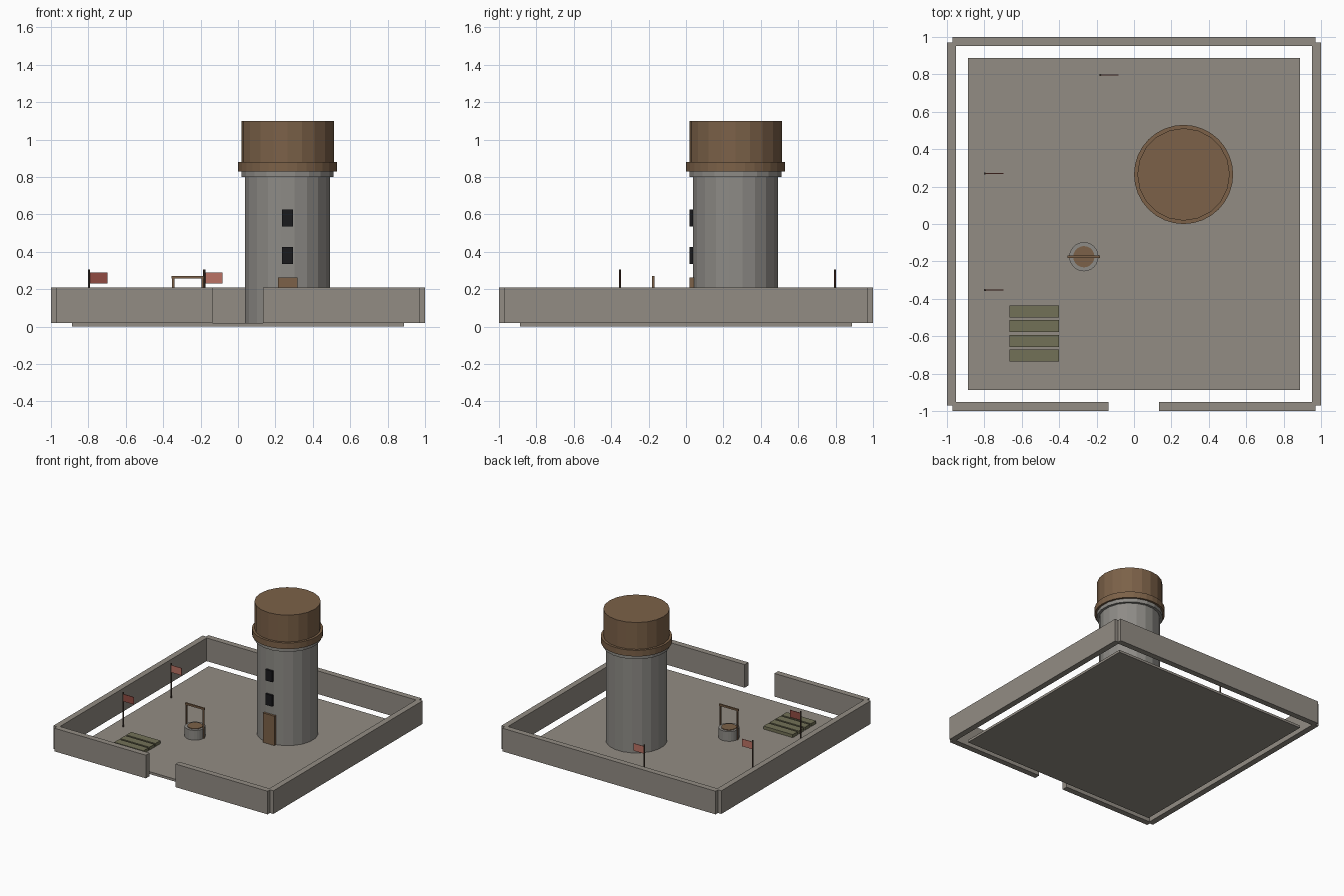
import bpy, math

if "Cube" in bpy.data.objects:
    bpy.data.objects.remove(bpy.data.objects["Cube"])


def material(name, rgb):
    m = bpy.data.materials.new(name)
    m.diffuse_color = (*rgb, 1)
    m.use_nodes = True
    m.node_tree.nodes["Principled BSDF"].inputs["Base Color"].default_value = m.diffuse_color
    return m


STONE = material("stone", (0.29, 0.265, 0.23))
TOWER = material("tower_stone", (0.27, 0.26, 0.24))
WOOD = material("wood", (0.2, 0.12, 0.065))
DARK_WOOD = material("dark_wood", (0.07, 0.045, 0.03))
BLACK = material("opening", (0.01, 0.01, 0.012))
SOIL = material("crop", (0.17, 0.165, 0.095))
RED = material("red_cloth", (0.28, 0.07, 0.055))
PALE_RED = material("pale_red_cloth", (0.5, 0.17, 0.13))


def box(name, x0, x1, y0, y1, z0, z1, mat):
    bpy.ops.mesh.primitive_cube_add(
        size=1, location=((x0 + x1) / 2, (y0 + y1) / 2, (z0 + z1) / 2))
    o = bpy.context.object
    o.name = name
    o.scale = (x1 - x0, y1 - y0, z1 - z0)
    bpy.ops.object.transform_apply(location=False, rotation=False)
    o.data.materials.append(mat)
    return o


def drum(name, x, y, r, z0, z1, sides, mat, turn=0):
    bpy.ops.mesh.primitive_cylinder_add(
        vertices=sides, radius=r, depth=z1 - z0,
        location=(x, y, (z0 + z1) / 2), rotation=(0, 0, turn))
    o = bpy.context.object
    o.name = name
    o.data.materials.append(mat)
    return o


# Courtyard floor
G = 0.02
box("courtyard", -0.887, 0.887, -0.887, 0.887, 0, G, STONE)

# Perimeter walls with a gate gap at the front
W = 0.21
box("back_wall", -0.97, 0.97, 0.952, 1, G, W, STONE)
box("front_wall_left", -0.97, -0.137, -1, -0.952, G, W, STONE)
box("front_wall_right", 0.133, 0.97, -1, -0.952, G, W, STONE)
for side, x in (("left", -1), ("right", 0.952)):
    box(side + "_wall", x, x + 0.048, -0.97, 0.97, G, W, STONE)

# Round tower with collar, timber ring and timber top
T = 0.265
drum("tower_shaft", T, T, 0.23, G, 0.80, 20, TOWER, math.pi / 20)
drum("tower_collar", T, T, 0.25, 0.80, 0.83, 20, TOWER, math.pi / 20)
drum("timber_ring", T, T, 0.265, 0.83, 0.88, 32, WOOD)
drum("timber_top", T, T, 0.247, 0.88, 1.10, 20, WOOD)

# Door and windows on the tower front
box("door_panel", 0.213, 0.317, 0.02, 0.06, G, 0.262, WOOD)
for i, z in enumerate((0.335, 0.535)):
    box(f"window_{i}", 0.235, 0.295, 0.02, 0.06, z, z + 0.09, BLACK)

# Well with lid and timber frame
X, Y = -0.268, -0.175
drum("well_ring", X, Y, 0.078, G, 0.10, 24, TOWER)
drum("well_lid", X, Y, 0.057, 0.09, 0.105, 20, WOOD)
for i, s in enumerate((-1, 1)):
    px = X + s * 0.078
    box(f"well_post_{i}", px - 0.006, px + 0.006, Y - 0.006, Y + 0.006, G, 0.258, WOOD)
box("well_crossbar", X - 0.087, X + 0.087, Y - 0.007, Y + 0.007, 0.256, 0.27, WOOD)

# Garden beds
for i in range(4):
    y = -0.5 + i * -0.0785
    box(f"garden_bed_{i}", -0.665, -0.4, y, y + 0.064, G, 0.045, SOIL)

# Flags on poles
for i, (x, y, mat) in enumerate(((-0.797, -0.353, RED),
                                 (-0.797, 0.27, PALE_RED),
                                 (-0.18, 0.797, PALE_RED))):
    drum(f"flag_pole_{i}", x, y, 0.006, G, 0.305, 8, DARK_WOOD)
    box(f"flag_{i}", x + 0.003, x + 0.098, y - 0.002, y + 0.002, 0.23, 0.29, mat)
